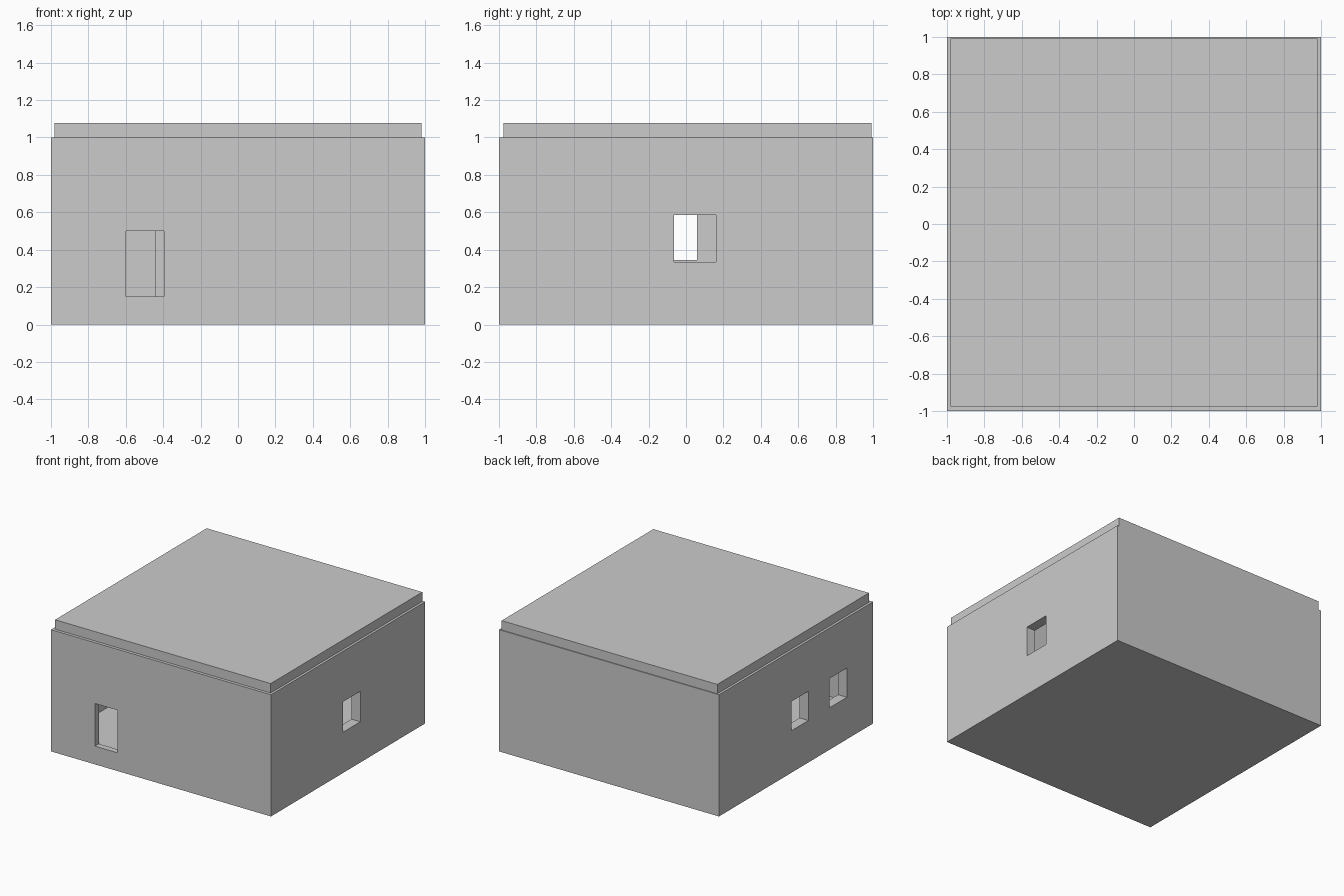
import bpy

if "Cube" in bpy.data.objects:
    bpy.data.objects.remove(bpy.data.objects["Cube"])


def box(name, x, y, z):
    """Box from (min, max) ranges on each axis."""
    bpy.ops.mesh.primitive_cube_add(size=1)
    o = bpy.context.object
    o.name = name
    for v in o.data.vertices:
        v.co = [r[0] if c < 0 else r[1] for c, r in zip(v.co, (x, y, z))]
    return o


def cut(target, cutter):
    """Subtract a box and remove it."""
    m = target.modifiers.new("cut", 'BOOLEAN')
    m.operation = 'DIFFERENCE'
    m.solver = 'EXACT'
    m.object = cutter
    bpy.context.view_layer.objects.active = target
    bpy.ops.object.modifier_apply(modifier=m.name)
    bpy.data.objects.remove(cutter, do_unlink=True)


# Walls with a thick floor, open at the top under the roof
walls = box("walls", (-1, 1), (-1, 1), (0, 1))
openings = [
    ("room", (-.92, .92), (-.95, .95), (.145, 1.2)),
    ("door_opening", (-.6, -.395), (-1.1, -.9), (.15, .5)),
    ("right_window", (.85, 1.1), (-.065, .16), (.335, .585)),
    ("left_window_rear", (-1.1, -.85), (-.16, .06), (.345, .585)),
    ("left_window_front", (-1.1, -.85), (-.66, -.435), (.345, .585)),
]
for name, x, y, z in openings:
    cut(walls, box(name, x, y, z))

# Inner partition between the rooms
box("partition_wall", (-.44, .92), (-.34, -.28), (.145, 1))

# Flat roof slab
box("roof", (-.98, .98), (-.975, .993), (1, 1.077))
